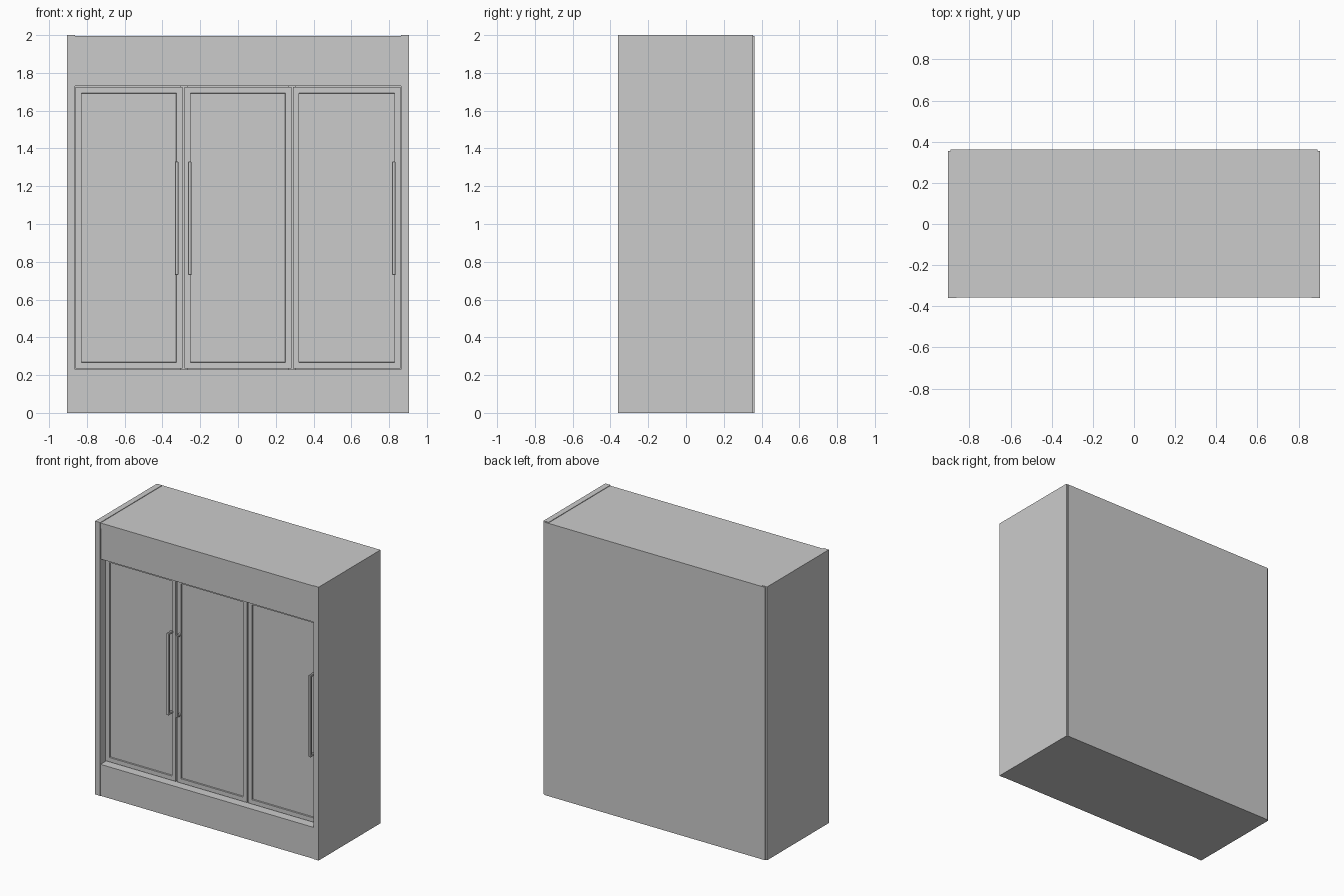
import bpy
import bmesh
from mathutils import Vector

cube = bpy.data.objects.get("Cube")
if cube:
    bpy.data.objects.remove(cube, do_unlink=True)

grey = bpy.data.materials.new("plain grey")
grey.use_nodes = True
grey.diffuse_color = (0.6, 0.6, 0.6, 1)
grey.node_tree.nodes["Principled BSDF"].inputs["Base Color"].default_value = (0.6, 0.6, 0.6, 1)


def add_box(bm, x, y, z):
    """Add a box spanning the given (low, high) ranges."""
    geo = bmesh.ops.create_cube(bm, size=1)
    for v in geo["verts"]:
        v.co = Vector([(r[0] + r[1]) / 2 + c * (r[1] - r[0])
                       for c, r in zip(v.co, (x, y, z))])
    return geo["verts"]


def finish(name, bm):
    mesh = bpy.data.meshes.new(name)
    bm.to_mesh(mesh)
    bm.free()
    mesh.materials.append(grey)
    obj = bpy.data.objects.new(name, mesh)
    bpy.context.collection.objects.link(obj)
    return obj


def board(name, x, y, z):
    bm = bmesh.new()
    add_box(bm, x, y, z)
    return finish(name, bm)


def door(name, x):
    """Framed door whose centre panel is sunk into the front."""
    bm = bmesh.new()
    add_box(bm, x, (DOOR_Y, DOOR_Y + 0.04), (0.235, 1.725))
    bm.normal_update()
    front = [f for f in bm.faces if f.normal.y < -0.9]
    bmesh.ops.inset_region(bm, faces=front, thickness=0.045)
    bmesh.ops.inset_region(bm, faces=front, thickness=0.002, depth=-0.01)
    return finish(name, bm)


def handle(name, x):
    """Upright bar on two short posts."""
    bm = bmesh.new()
    span = (x - 0.009, x + 0.009)
    add_box(bm, span, (DOOR_Y - 0.05, DOOR_Y - 0.035), (0.73, 1.33))
    for z in (0.73, 1.315):
        add_box(bm, span, (DOOR_Y - 0.035, DOOR_Y), (z, z + 0.015))
    obj = finish(name, bm)
    bevel = obj.modifiers.new("soft edges", "BEVEL")
    bevel.width = 0.002
    return obj


INNER = 0.863
DOOR_Y = -0.3
inside = (-INNER, INNER)

# Carcass
for side, s in (("left", 1), ("right", -1)):
    board(side + "_side_panel", sorted((s * INNER, s * 0.905)), (-0.36, 0.355), (0, 2))
board("top_panel", inside, (-0.357, 0.355), (1.955, 1.996))
board("bottom_panel", inside, (-0.34, 0.355), (0, 0.04))
board("shelf_floor", inside, (-0.34, 0.355), (0.19, 0.23))
board("back_panel", (-0.893, 0.893), (0.35, 0.362), (0, 1.996))

# Front boards above and below the doors
board("header", inside, (-0.353, -0.31), (1.73, 1.955))
board("header_underside", inside, (-0.31, 0.35), (1.73, 1.75))
board("plinth", inside, (-0.357, -0.31), (0, 0.23))

# Dividers behind the door gaps
for name, x in (("right_divider", -0.288), ("left_divider", 0.288)):
    board(name, (x - 0.02, x + 0.02), (DOOR_Y + 0.045, 0.35), (0.23, 1.73))

# Doors and handles
for name, low, high, grip in (("right", -0.861, -0.294, -0.325),
                              ("middle", -0.284, 0.282, -0.255),
                              ("left", 0.291, 0.861, 0.825)):
    door(name + "_door", (low, high))
    handle(name + "_handle", grip)
